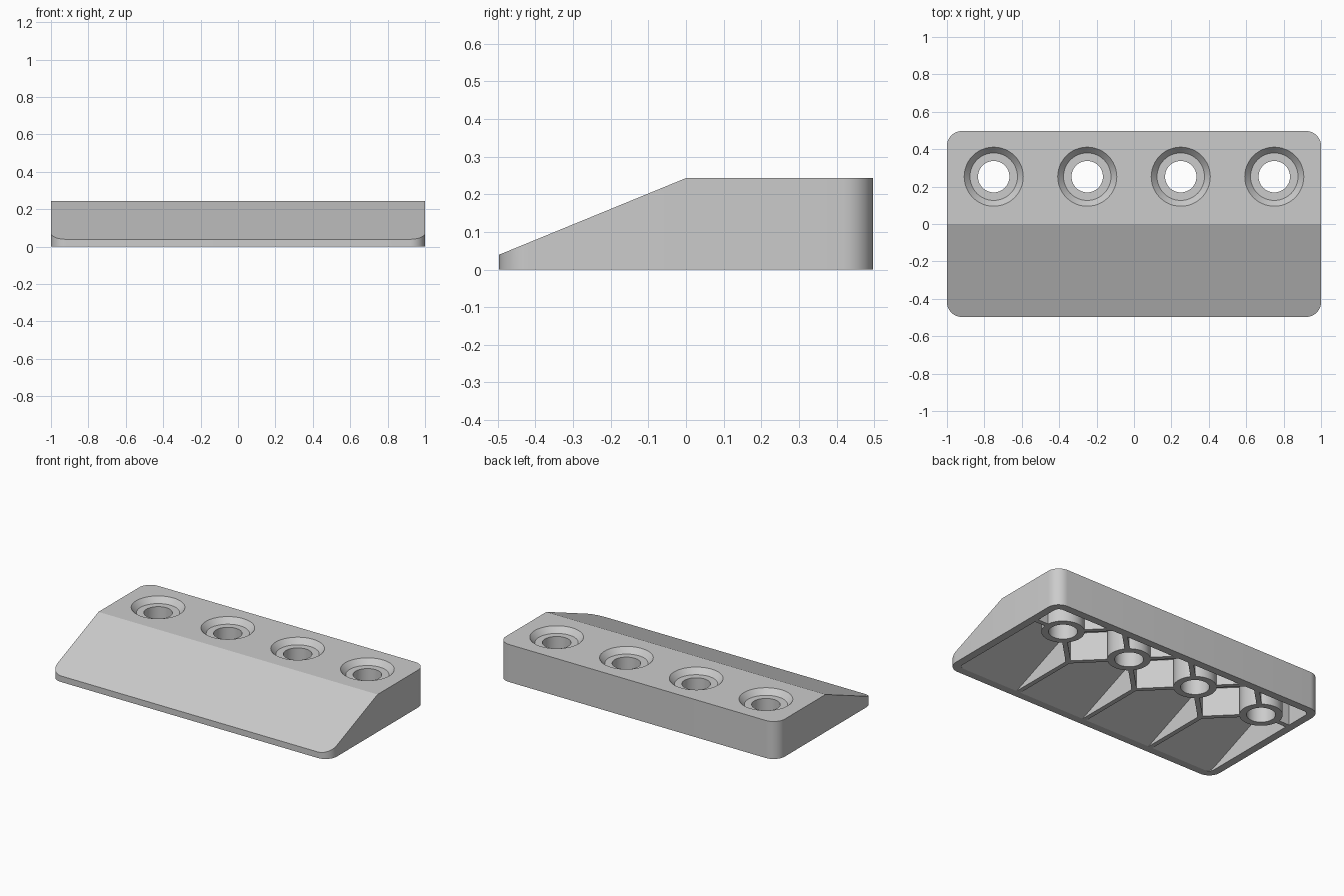
import bpy, bmesh, math
from mathutils import Vector

if "Cube" in bpy.data.objects:
    bpy.data.objects.remove(bpy.data.objects["Cube"])


def obj_from(bm, name):
    bmesh.ops.recalc_face_normals(bm, faces=bm.faces)
    me = bpy.data.meshes.new(name)
    bm.to_mesh(me)
    bm.free()
    ob = bpy.data.objects.new(name, me)
    bpy.context.collection.objects.link(ob)
    return ob


def wedge(name, hx, hy, r, z0, z1, slope_pt, slope=0.41, n=10):
    """Rounded rectangle block with a sloping front."""
    bm = bmesh.new()
    vs = []
    for i, (sx, sy) in enumerate([(1, 1), (-1, 1), (-1, -1), (1, -1)]):
        for k in range(n + 1):
            a = math.pi / 2 * (i + k / n)
            vs.append(bm.verts.new((sx * (hx - r) + r * math.cos(a),
                                    sy * (hy - r) + r * math.sin(a), z0)))
    f = bm.faces.new(vs)
    ext = bmesh.ops.extrude_face_region(bm, geom=[f])
    top = [g for g in ext['geom'] if isinstance(g, bmesh.types.BMVert)]
    bmesh.ops.translate(bm, verts=top, vec=(0, 0, z1 - z0))
    cut = bmesh.ops.bisect_plane(bm, geom=bm.verts[:] + bm.edges[:] + bm.faces[:],
                                 plane_co=slope_pt, plane_no=Vector((0, -slope, 1)),
                                 clear_outer=True)
    edges = [e for e in bm.edges if e.is_boundary]
    bmesh.ops.holes_fill(bm, edges=edges, sides=0)
    return obj_from(bm, name)


def lathe(name, profile, x, y, n=48):
    """Closed round solid from (radius, z) rings."""
    bm = bmesh.new()
    rings = [[bm.verts.new((x + r * math.cos(2 * math.pi * i / n),
                            y + r * math.sin(2 * math.pi * i / n), z))
              for i in range(n)] for r, z in profile]
    for a, b in zip(rings, rings[1:]):
        for i in range(n):
            j = (i + 1) % n
            bm.faces.new((a[i], a[j], b[j], b[i]))
    bm.faces.new(rings[0])
    bm.faces.new(rings[-1])
    return obj_from(bm, name)


def rib(p, q, t=0.03):
    """Upright wall from p to q."""
    p, q = Vector(p), Vector(q)
    d = (q - p).normalized() * t / 2
    s = Vector((-d.y, d.x))
    bm = bmesh.new()
    lo, hi = [[bm.verts.new((c.x, c.y, z)) for c in (p - s, q - s, q + s, p + s)]
              for z in (-0.2, 0.4)]
    bm.faces.new(lo)
    bm.faces.new(hi)
    for i in range(4):
        j = (i + 1) % 4
        bm.faces.new((lo[i], lo[j], hi[j], hi[i]))
    return obj_from(bm, "rib_cutter")


def cut(target, tool):
    m = target.modifiers.new("cut", 'BOOLEAN')
    m.operation, m.solver, m.object = 'DIFFERENCE', 'EXACT', tool
    bpy.context.view_layer.objects.active = target
    bpy.ops.object.modifier_apply(modifier=m.name)
    bpy.data.objects.remove(tool, do_unlink=True)


HOLES = (-0.75, -0.25, 0.25, 0.75)
HY = 0.253
TOP = 0.243

# Outer block and the hollow underneath
body = wedge("wedge_body", 1.0, 0.497, 0.08, 0, 0.3, (0, 0, TOP))
bm = bmesh.new()
bm.from_mesh(body.data)
bmesh.ops.bisect_plane(bm, geom=bm.verts[:] + bm.edges[:] + bm.faces[:],
                       plane_co=(0, 0, TOP), plane_no=(0, 0, 1), clear_outer=True)
bmesh.ops.holes_fill(bm, edges=[e for e in bm.edges if e.is_boundary], sides=0)
bm.to_mesh(body.data)
bm.free()
cavity = wedge("cavity", 0.95, 0.447, 0.035, -0.01, 0.183, (0, -0.447, 0))

# Bosses and stiffening ribs stay solid
for x in HOLES:
    cut(cavity, lathe("boss", [(0.126, -0.2), (0.126, 0.4)], x, HY))
for x in (-0.5, 0, 0.5):
    cut(cavity, rib((x, 0.003), (x, -0.6)))
    for s in (-1, 1):
        cut(cavity, rib((x + s * 0.25, HY), (x - s * 0.008, -0.005)))
        cut(cavity, rib((x + s * 0.25, HY), (x, 0.503)))
for s in (-1, 1):
    cut(cavity, rib((s * 0.75, HY), (s * 1.1, HY)))
cut(body, cavity)

# Countersunk bolt holes
for x in HOLES:
    cut(body, lathe("bolt_hole", [(0.084, -0.1), (0.084, TOP - 0.035),
                                  (0.127, TOP - 0.035), (0.158, TOP),
                                  (0.158, TOP + 0.1)], x, HY))

bpy.ops.object.select_all(action='DESELECT')
body.select_set(True)
bpy.context.view_layer.objects.active = body
bpy.ops.object.shade_smooth_by_angle(angle=math.radians(20))
